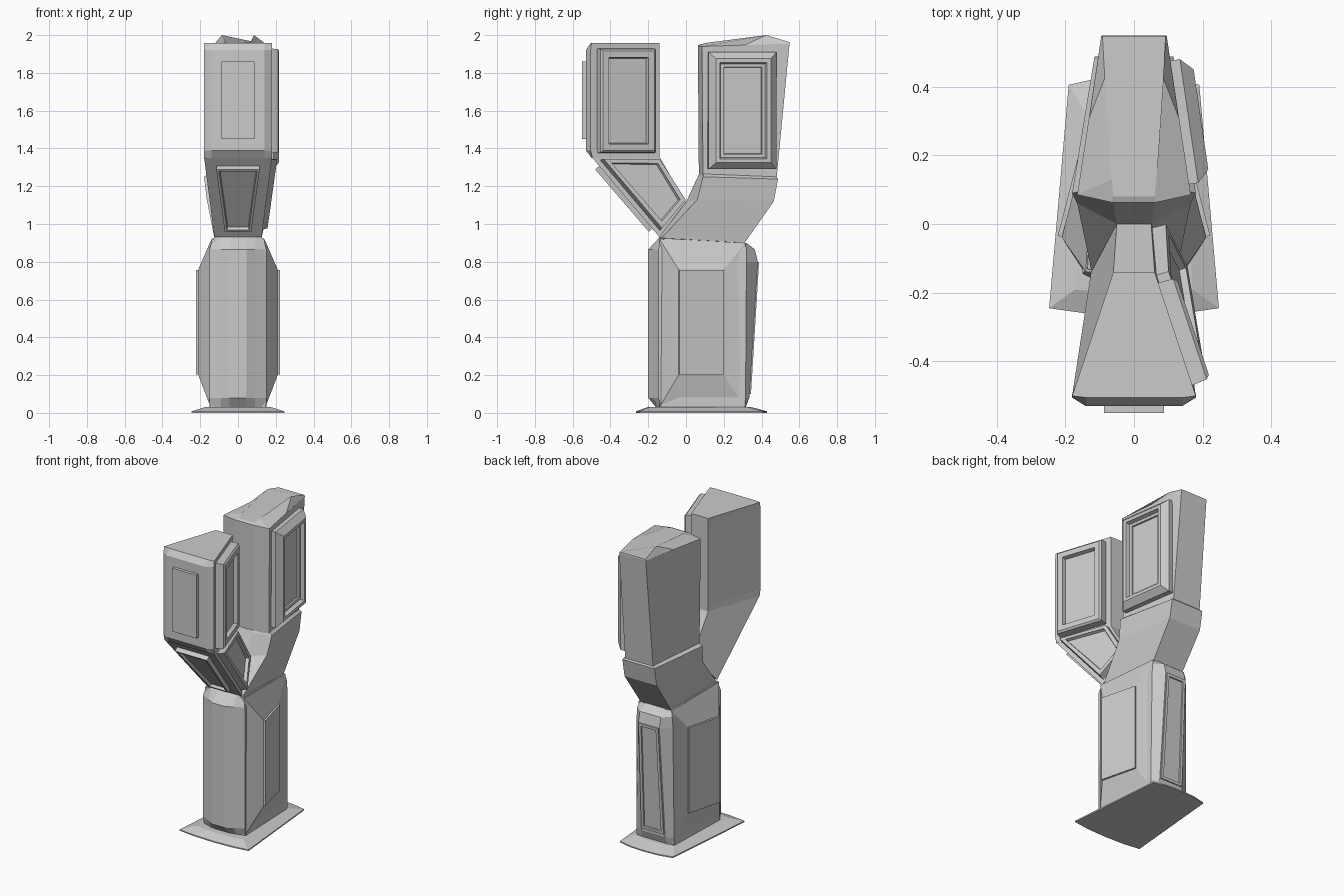
import bpy, bmesh
from mathutils import Vector


def loft(name, rings):
    """Join matching rings of points into a closed flat-faced solid."""
    bm = bmesh.new()
    vs = [[bm.verts.new(p) for p in r] for r in rings]
    n = len(vs[0])
    for a, b in zip(vs, vs[1:]):
        for i in range(n):
            j = (i + 1) % n
            bm.faces.new((a[i], a[j], b[j], b[i]))
    bm.faces.new(vs[0][::-1])
    bm.faces.new(vs[-1])
    bmesh.ops.recalc_face_normals(bm, faces=bm.faces)
    me = bpy.data.meshes.new(name)
    bm.to_mesh(me)
    bm.free()
    ob = bpy.data.objects.new(name, me)
    bpy.context.collection.objects.link(ob)
    return ob


def sym(half, z=None):
    """Mirror the right half of a ring (front to back) across x = 0."""
    pts = [(p[0], p[1], p[2] if z is None else z) for p in half]
    return pts + [(-x, y, h) for x, y, h in reversed(pts)]


def panel(name, quad, steps, out):
    """Stepped panel on a quad: each step is (inset, height)."""
    q = [Vector(p) for p in quad]
    n = (q[2] - q[0]).cross(q[3] - q[1]).normalized()
    if n.dot(Vector(out)) < 0:
        n = -n
    rings = []
    for inset, h in steps:
        ring = []
        for i in range(4):
            d = (q[i - 1] - q[i]).normalized() + (q[(i + 1) % 4] - q[i]).normalized()
            ring.append(q[i] + d * inset + n * h)
        rings.append(ring)
    return loft(name, rings)


def side_quad(x0, y0, x1, y1, z0, z1):
    return [(x0, y0, z0), (x1, y1, z0), (x1, y1, z1), (x0, y0, z1)]


# Flared foot plate with slightly bowed ends
foot = [(0.0, -0.265), (0.14, -0.26), (0.247, -0.245), (0.19, 0.405), (0.1, 0.425), (0.0, 0.43)]
foot_top = [(0.0, -0.2), (0.09, -0.2), (0.17, -0.19), (0.14, 0.32), (0.08, 0.34), (0.0, 0.34)]


def full(half, z):
    return [(x, y, z) for x, y in half] + [(-x, y, z) for x, y in half[-2:0:-1]]


loft("foot_plate", [full(foot, 0.0), full(foot, 0.008), full(foot_top, 0.032)])

# Trunk with a ribbed front and tapered back
loft("trunk", [
    sym([(0.045, -0.155), (0.09, -0.15), (0.15, -0.13), (0.135, 0.31), (0.09, 0.315)], 0.025),
    sym([(0.045, -0.2), (0.09, -0.175), (0.15, -0.145), (0.135, 0.315), (0.085, 0.335)], 0.08),
    sym([(0.045, -0.2), (0.09, -0.175), (0.15, -0.145), (0.13, 0.32), (0.075, 0.38)], 0.8),
    sym([(0.045, -0.2), (0.09, -0.175), (0.15, -0.145), (0.125, 0.32), (0.075, 0.365)], 0.865),
    sym([(0.045, -0.14, 0.93), (0.09, -0.14, 0.93), (0.135, -0.13, 0.925),
         (0.115, 0.31, 0.9), (0.07, 0.32, 0.9)]),
])
# Back slot frame
panel("trunk_back_panel",
      [(-0.08, 0.338, 0.1), (0.08, 0.338, 0.1), (0.07, 0.381, 0.8), (-0.07, 0.381, 0.8)],
      [(0.0, -0.02), (0.0, 0.006), (0.018, 0.006), (0.022, -0.01)], (0, 1, 0))

# Bulged trunk flanks and their raised plates
for s, side in ((1, "right"), (-1, "left")):
    loft("trunk_flank_" + side, [
        [(s * 0.1, -0.14, 0.03), (s * 0.1, 0.31, 0.03), (s * 0.1, 0.31, 0.9), (s * 0.1, -0.14, 0.925)],
        [(s * 0.145, -0.14, 0.03), (s * 0.13, 0.315, 0.03), (s * 0.12, 0.315, 0.9), (s * 0.14, -0.14, 0.92)],
        side_quad(s * 0.21, -0.04, s * 0.15, 0.2, 0.2, 0.76)])
    panel("trunk_plate_" + side, side_quad(s * 0.21, -0.037, s * 0.15, 0.197, 0.203, 0.757),
          [(0, -0.01), (0, 0.012)], (s, 0, 0))

# Front arm: slanted neck
loft("front_neck", [
    sym([(0.125, -0.14, 0.93), (0.05, 0.0, 1.115)]),
    sym([(0.18, -0.5, 1.355), (0.06, -0.14, 1.355)])])
panel("front_neck_frame",
      [(-0.115, -0.462, 1.305), (0.115, -0.462, 1.305), (0.07, -0.178, 0.975), (-0.07, -0.178, 0.975)],
      [(0, -0.01), (0, 0.025), (0.014, 0.025), (0.018, 0.008)], (0, -1, -1))
panel("front_neck_side_frame",
      [(0.17, -0.455, 1.34), (0.06, -0.15, 1.34), (0.052, -0.01, 1.12), (0.118, -0.14, 0.965)],
      [(0, -0.015), (0.004, 0.042), (0.03, 0.042), (0.034, 0.022)], (1, 0, 0))

# Front arm: head, wedge-shaped in plan
tail = [(0.06, -0.14)]
loft("front_head", [
    sym([(0.14, -0.5), (0.18, -0.495)] + tail, 1.35),
    sym([(0.14, -0.53), (0.18, -0.505)] + tail, 1.39),
    sym([(0.14, -0.53), (0.18, -0.505)] + tail, 1.92),
    sym([(0.14, -0.505), (0.18, -0.5)] + tail, 1.957)])
panel("front_head_plate", [(-0.088, -0.53, 1.45), (0.088, -0.53, 1.45), (0.088, -0.53, 1.86), (-0.088, -0.53, 1.86)],
      [(0, -0.01), (0, 0.02)], (0, -1, 0))
panel("front_head_side_frame", side_quad(0.17, -0.47, 0.07, -0.17, 1.375, 1.93),
      [(0, -0.01), (0.004, 0.045), (0.015, 0.055), (0.048, 0.055), (0.054, 0.03)], (1, 0.3, 0))

# Rear arm: leaning neck
loft("rear_neck", [
    sym([(0.06, -0.14, 0.93), (0.125, -0.13, 0.925), (0.11, 0.31, 0.9)]),
    sym([(0.05, 0.0, 1.115), (0.165, 0.06, 1.13), (0.115, 0.465, 1.12)]),
    sym([(0.06, 0.06, 1.245), (0.18, 0.09, 1.25), (0.115, 0.487, 1.238)]),
    sym([(0.06, 0.066, 1.26), (0.16, 0.095, 1.265), (0.1, 0.478, 1.25)])])

# Rear arm: head with a ridged cap
loft("rear_head", [
    sym([(0.065, 0.068, 1.25), (0.16, 0.09, 1.25), (0.1, 0.3, 1.25 - 0.003), (0.1, 0.478, 1.245)][:2]
        + [(0.1, 0.48, 1.245)]),
    sym([(0.065, 0.063, 1.945), (0.165, 0.085, 1.94), (0.095, 0.548, 1.955)])])
loft("rear_head_cap", [
    sym([(0.065, 0.063, 1.945), (0.165, 0.085, 1.94), (0.13, 0.31, 1.947), (0.095, 0.548, 1.955)]),
    sym([(0.06, 0.08, 1.952), (0.065, 0.13, 1.962), (0.085, 0.425, 2.0), (0.092, 0.547, 1.963)])])
panel("rear_head_side_frame", side_quad(0.157, 0.115, 0.104, 0.475, 1.29, 1.91),
      [(0, -0.015), (0, 0.03), (0.035, 0.065), (0.055, 0.065), (0.062, 0.04), (0.08, 0.04), (0.082, 0.03)],
      (1, 0.15, 0))
